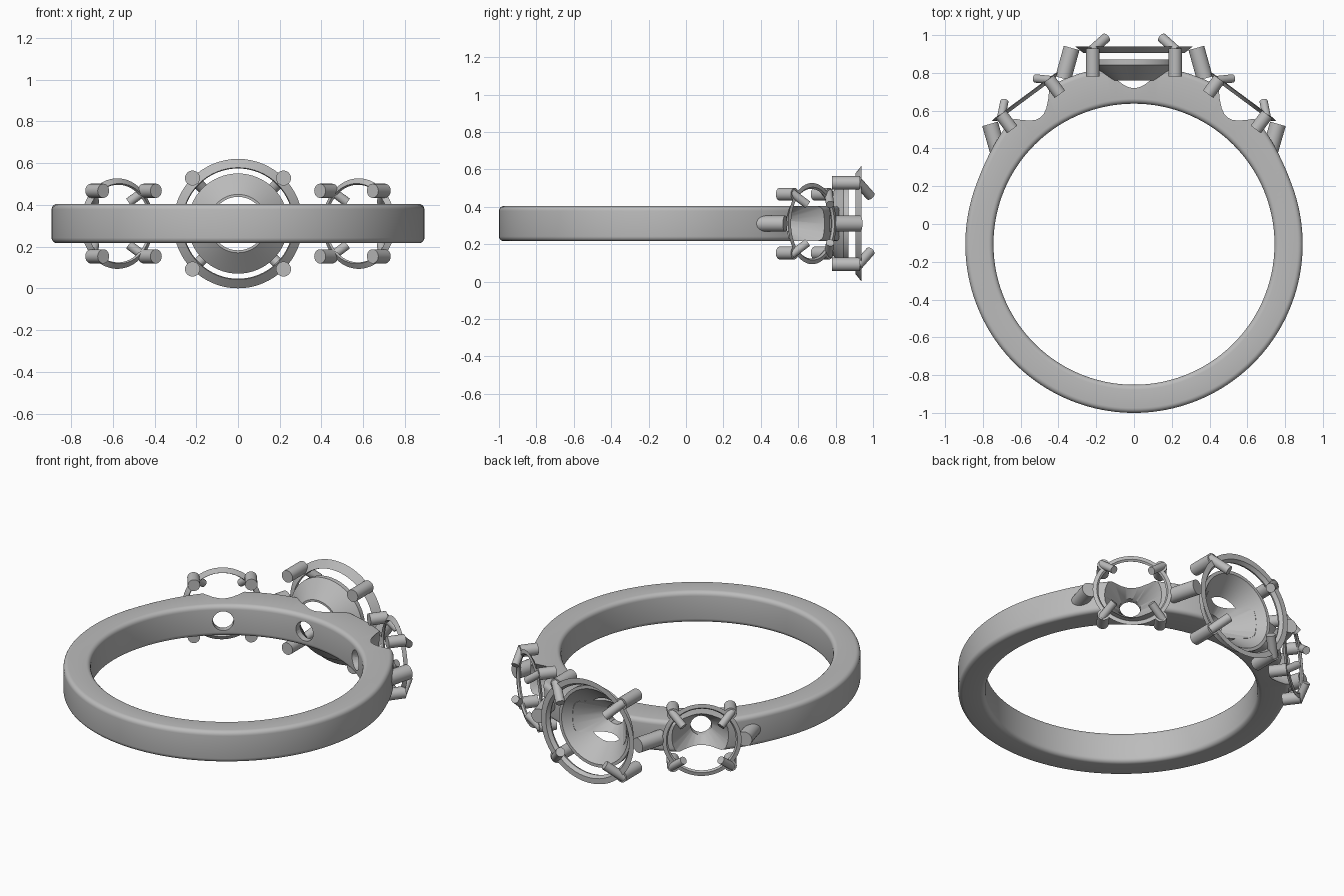
import bpy, bmesh, math
from mathutils import Matrix, Vector

if "Cube" in bpy.data.objects:
    bpy.data.objects.remove(bpy.data.objects["Cube"], do_unlink=True)

CENTER = Vector((0, -0.107, 0.31))
SIDE_ANGLE = math.radians(36.5)

metal = bpy.data.materials.new("grey metal")
metal.use_nodes = True
metal.diffuse_color = (0.5, 0.5, 0.5, 1)
metal.node_tree.nodes["Principled BSDF"].inputs["Base Color"].default_value = (0.5, 0.5, 0.5, 1)


def finish(bm, name):
    bmesh.ops.recalc_face_normals(bm, faces=bm.faces)
    mesh = bpy.data.meshes.new(name)
    bm.to_mesh(mesh)
    bm.free()
    mesh.materials.append(metal)
    obj = bpy.data.objects.new(name, mesh)
    bpy.context.collection.objects.link(obj)
    return obj


def smooth(obj, angle=35):
    bpy.ops.object.select_all(action="DESELECT")
    obj.select_set(True)
    bpy.context.view_layer.objects.active = obj
    bpy.ops.object.shade_smooth_by_angle(angle=math.radians(angle))


def sweep(rings, name):
    """Closed torus-like skin through a loop of closed rings."""
    bm = bmesh.new()
    loops = [[bm.verts.new(p) for p in ring] for ring in rings]
    for a, b in zip(loops, loops[1:] + loops[:1]):
        for i in range(len(a)):
            j = (i + 1) % len(a)
            bm.faces.new((a[i], a[j], b[j], b[i]))
    return finish(bm, name)


def frame(angle):
    """Setting frame: local z points outward from the band."""
    n = Vector((math.sin(angle), math.cos(angle), 0))
    t = Vector((math.cos(angle), -math.sin(angle), 0))
    m = Matrix((t, n.cross(t), n)).transposed().to_4x4()
    m.translation = CENTER
    return m


def lathe(profile, angle, name, steps=64):
    m = frame(angle)
    turns = [2 * math.pi * i / steps for i in range(steps)]
    rings = [[m @ Vector((r * math.cos(u), r * math.sin(u), h)) for r, h in profile] for u in turns]
    return sweep(rings, name)


def rod(a, b, radius, name, radius2=None):
    a, b = Vector(a), Vector(b)
    m = Matrix.Translation((a + b) / 2) @ (b - a).to_track_quat("Z", "Y").to_matrix().to_4x4()
    bm = bmesh.new()
    bmesh.ops.create_cone(bm, cap_ends=True, segments=24, radius1=radius, radius2=radius2 or radius,
                          depth=(b - a).length, matrix=m)
    obj = finish(bm, name)
    smooth(obj)
    return obj


# Band: rounded section that thickens towards the settings
def band_section(theta, inner=0.744, half=0.094, corner=0.026):
    k = (70 - math.degrees(abs(theta))) / 45
    k = max(0, min(1, k))
    outer = 0.893 + 0.055 * k * k * (3 - 2 * k)
    points = []
    for quarter, (r, z) in enumerate(((outer, half), (inner, half), (inner, -half), (outer, -half))):
        cr = r - math.copysign(corner, r - 0.8)
        cz = z - math.copysign(corner, z)
        for s in range(6):
            u = (quarter + s / 5) * math.pi / 2
            rr = cr + corner * math.cos(u)
            points.append(CENTER + Vector((rr * math.sin(theta), rr * math.cos(theta),
                                           cz + corner * math.sin(u))))
    return points


STEPS = 160
band = sweep([band_section(math.pi * (2 * i / STEPS - 1)) for i in range(STEPS)], "band")

# Stone seats and drilled holes cut out of the band
for angle, slope, depth in ((0, 0.83, 0.827), (SIDE_ANGLE, 0.7, 0.835), (-SIDE_ANGLE, 0.7, 0.835)):
    m = frame(angle)
    low = depth - 0.085 / slope
    seat = rod(m @ Vector((0, 0, low)), m @ Vector((0, 0, 1.05)), 0.01, "seat_cutter",
               0.095 + slope * (1.05 - depth))
    hole = rod(m @ Vector((0, 0, 0.65)), m @ Vector((0, 0, 1.0)), 0.058, "hole_cutter")
    for cutter in (seat, hole):
        mod = band.modifiers.new("cut", "BOOLEAN")
        mod.operation = "DIFFERENCE"
        mod.solver = "EXACT"
        mod.object = cutter
        bpy.ops.object.select_all(action="DESELECT")
        band.select_set(True)
        bpy.context.view_layer.objects.active = band
        bpy.ops.object.modifier_apply(modifier=mod.name)
        bpy.data.objects.remove(cutter, do_unlink=True)
smooth(band)

# Centre cup and rim
smooth(lathe([(0.14, 0.867), (0.24, 0.95), (0.24, 0.977), (0.222, 0.977), (0.128, 0.867)], 0, "center_cup"))
smooth(lathe([(0.268, 1.012), (0.31, 1.046), (0.278, 1.046), (0.264, 1.025)], 0, "center_rim"), 25)

# Side rims
for side, angle in (("left", SIDE_ANGLE), ("right", -SIDE_ANGLE)):
    smooth(lathe([(0.192, 0.955), (0.217, 0.972), (0.195, 0.976), (0.186, 0.966)], angle, side + "_rim"), 25)


# Four prongs with bent claws around each setting
def prongs(angle, label, offset, base, top, radius, claw_radius, reach):
    m = frame(angle)
    for sx in (-1, 1):
        for sy in (-1, 1):
            def at(d, h):
                return m @ Vector((sx * d, sy * d, h))
            rod(at(offset, base), at(offset, top), radius, label + "_prong")
            rod(at(offset + 0.01, top - 0.015), at(offset - reach, top + reach * 0.8),
                claw_radius, label + "_claw")


prongs(0, "center", 0.218, 0.887, 1.037, 0.036, 0.026, 0.07)
prongs(SIDE_ANGLE, "left", 0.157, 0.872, 0.972, 0.034, 0.022, 0.055)
prongs(-SIDE_ANGLE, "right", 0.157, 0.872, 0.972, 0.034, 0.022, 0.055)

# Pegs standing on the band beside the side settings
for side, s in (("left", 1), ("right", -1)):
    rod((s * 0.375, 0.77, 0.31), (s * 0.33, 0.932, 0.31), 0.043, side + "_inner_peg")
    rod((s * 0.71, 0.35, 0.31), (s * 0.762, 0.53, 0.31), 0.043, side + "_outer_peg")
